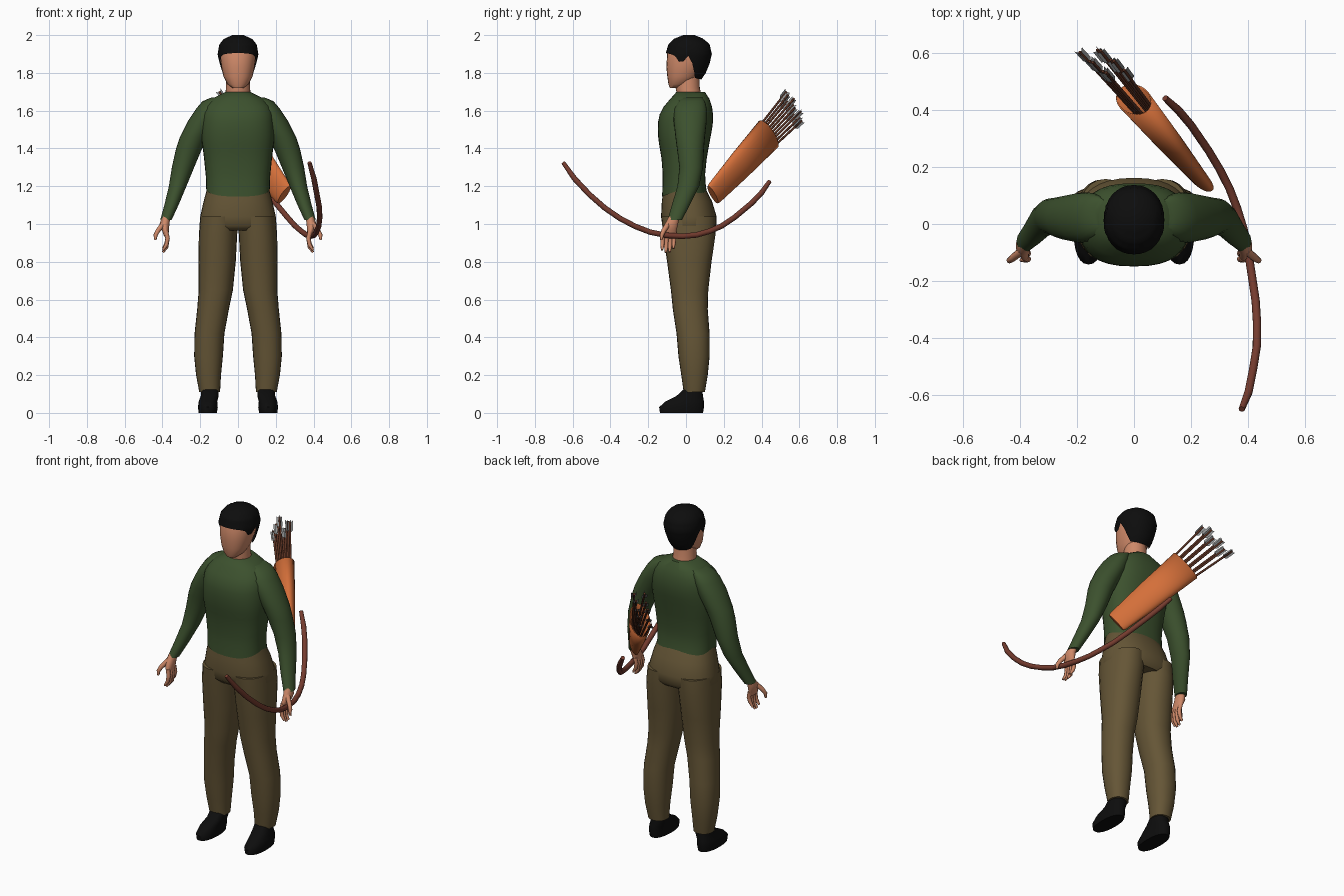
import bpy, bmesh, math
from mathutils import Vector

if "Cube" in bpy.data.objects:
    bpy.data.objects.remove(bpy.data.objects["Cube"])


def material(name, *rgb):
    m = bpy.data.materials.new(name)
    m.diffuse_color = (*rgb, 1)
    m.use_nodes = True
    m.node_tree.nodes["Principled BSDF"].inputs["Base Color"].default_value = m.diffuse_color
    return m


SKIN = material("skin", 0.62, 0.25, 0.14)
HAIR = material("black", 0.004, 0.004, 0.004)
SHIRT = material("green cloth", 0.045, 0.082, 0.027)
PANTS = material("olive brown cloth", 0.13, 0.092, 0.037)
LEATHER = material("orange leather", 0.66, 0.16, 0.042)
WOOD = material("red brown wood", 0.18, 0.045, 0.028)
SHAFT = material("dark brown wood", 0.10, 0.03, 0.015)
FEATHER = material("grey feather", 0.28, 0.29, 0.29)


def finish(name, bm, mat, mirror=False, angle=50):
    bmesh.ops.recalc_face_normals(bm, faces=bm.faces)
    me = bpy.data.meshes.new(name)
    bm.to_mesh(me)
    bm.free()
    me.materials.append(mat)
    for p in me.polygons:
        p.use_smooth = True
    me.set_sharp_from_angle(angle=math.radians(angle))
    ob = bpy.data.objects.new(name, me)
    bpy.context.collection.objects.link(ob)
    if mirror:
        ob.modifiers.new("mirror", 'MIRROR').use_mirror_merge = False
    return ob


def skin_rings(bm, rings, cap_start=True, cap_end=True):
    rings = [[bm.verts.new(p) for p in r] for r in rings]
    n = len(rings[0])
    for a, b in zip(rings, rings[1:]):
        for i in range(n):
            j = (i + 1) % n
            bm.faces.new((a[i], a[j], b[j], b[i]))
    if cap_start:
        bm.faces.new(rings[0])
    if cap_end:
        bm.faces.new(rings[-1])


def lerp_table(rows, z):
    for a, b in zip(rows, rows[1:]):
        if z <= b[0]:
            t = max(0, (z - a[0]) / (b[0] - a[0]))
            return [p + (q - p) * t for p, q in zip(a, b)]
    return rows[-1]


def loft(name, rows, mat, mirror=False, power=2.0, n=24, hem=None, steps=14):
    """Rows are (z, x min, x max, y min, y max); hem(angle) shapes the lower edge."""
    def point(row, a):
        z, x0, x1, y0, y1 = row
        c, s = math.cos(a), math.sin(a)
        c = math.copysign(abs(c) ** (2 / power), c)
        s = math.copysign(abs(s) ** (2 / power), s)
        return ((x0 + x1) / 2 + c * (x1 - x0) / 2, (y0 + y1) / 2 + s * (y1 - y0) / 2, z)
    angles = [2 * math.pi * i / n for i in range(n)]
    if hem:
        top = rows[-1][0]
        rings = [[point(lerp_table(rows, hem(a) + (top - hem(a)) * k / steps), a)
                  for a in angles] for k in range(steps + 1)]
    else:
        rings = [[point(r, a) for a in angles] for r in rows]
    bm = bmesh.new()
    skin_rings(bm, rings, cap_start=hem is None)
    return finish(name, bm, mat, mirror)


def add_tube(bm, pts, radii, n=10):
    pts = [Vector(p) for p in pts]
    rings = []
    for i, p in enumerate(pts):
        d = (pts[min(i + 1, len(pts) - 1)] - pts[max(i - 1, 0)]).normalized()
        u = d.cross(Vector((1, 0.1, 0))).normalized()
        v = d.cross(u)
        rings.append([p + (u * math.cos(2 * math.pi * k / n) + v * math.sin(2 * math.pi * k / n)) * radii[i]
                      for k in range(n)])
    skin_rings(bm, rings)


def sym(rows):
    return [(z, -x, x, y0, y1) for z, x, y0, y1 in rows]


# Shirt: body and sleeves
loft("shirt_body", sym([
    (1.12, .170, -.128, .120), (1.18, .168, -.125, .108), (1.25, .170, -.122, .100),
    (1.35, .180, -.130, .110), (1.45, .193, -.147, .128), (1.53, .193, -.150, .143),
    (1.60, .185, -.135, .143), (1.65, .160, -.095, .130), (1.68, .110, -.065, .115),
    (1.70, .065, -.050, .100)]), SHIRT, power=2.5, n=32,
    hem=lambda a: 1.185 - 0.04 * abs(math.sin(a)))
loft("sleeve", [
    (1.02, .352, .412, -.098, -.022), (1.10, .315, .390, -.075, .020),
    (1.20, .273, .366, -.045, .070), (1.30, .232, .350, -.035, .090),
    (1.40, .190, .328, -.048, .095), (1.46, .160, .308, -.056, .100),
    (1.55, .110, .262, -.066, .110), (1.61, .090, .222, -.062, .110),
    (1.65, .080, .188, -.040, .100), (1.67, .080, .140, -.015, .085)], SHIRT, mirror=True)

# Trousers: hips and legs
loft("trouser_hips", sym([
    (.965, .19, -.10, .14), (.99, .204, -.125, .16), (1.04, .200, -.132, .162),
    (1.12, .182, -.128, .138), (1.19, .163, -.118, .102)]), PANTS, power=2.3, n=32)
loft("trouser_leg", [
    (.11, .095, .205, -.012, .100), (.20, .090, .222, -.025, .115), (.30, .080, .232, -.040, .125),
    (.42, .072, .230, -.050, .125), (.55, .048, .216, -.070, .115), (.65, .027, .208, -.080, .118),
    (.80, .012, .210, -.100, .135), (.95, .004, .207, -.122, .157), (1.04, .000, .198, -.130, .158)],
    PANTS, mirror=True, power=2.2)

# Shoes
loft("shoe", [
    (0, .112, .208, -.138, .090), (.03, .107, .212, -.142, .095), (.06, .110, .208, -.110, .095),
    (.09, .102, .197, -.050, .090), (.13, .102, .195, -.008, .085)], HAIR, mirror=True, power=2.3)

# Head, neck and hair
loft("neck", sym([(1.67, .068, -.045, .085), (1.72, .064, -.055, .073), (1.80, .06, -.05, .07)]), SKIN)
loft("head", sym([
    (1.72, .030, -.085, -.030), (1.74, .055, -.093, .020), (1.78, .077, -.099, .065),
    (1.83, .088, -.104, .095), (1.90, .097, -.100, .122), (1.95, .086, -.080, .105)]), SKIN, power=2.2)
hairline = [(-1, 1.905), (-.6, 1.895), (-.3, 1.845), (0, 1.89), (.25, 1.84), (.5, 1.775), (1, 1.765)]
loft("hair", sym([
    (1.76, .070, -.095, .078), (1.80, .088, -.105, .105), (1.85, .099, -.108, .125),
    (1.90, .108, -.108, .137), (1.95, .099, -.094, .125), (1.98, .075, -.065, .095),
    (2.0, .030, -.015, .045)]), HAIR, power=2.1, n=32,
    hem=lambda a: lerp_table(hairline, math.sin(a))[1])

# Hands: palm, four curled fingers and a thumb
loft("palm", [
    (.935, .368, .392, -.128, -.055), (.965, .366, .402, -.130, -.050),
    (1.0, .363, .415, -.112, -.042), (1.04, .358, .402, -.090, -.034)], SKIN, mirror=True)
bm = bmesh.new()
for k in range(4):
    y = -.120 + .020 * k
    drop = (.0, .012, .010, -.008)[k]
    add_tube(bm, [(.381, y, .96), (.373, y - .003, .925), (.379, y - .005, .89 - drop),
                  (.397, y - .007, .862 - drop)], (.012, .012, .0105, .006), 8)
add_tube(bm, [(.395, -.095, 1.0), (.424, -.118, .965), (.437, -.128, .94), (.437, -.131, .915)],
         (.015, .013, .011, .006), 8)
finish("fingers", bm, SKIN, mirror=True)

# Bow: a curved stave held in one hand
bow = [(.378, -.650, 1.325), (.402, -.590, 1.24), (.418, -.510, 1.155), (.431, -.430, 1.085),
       (.432, -.350, 1.030), (.427, -.270, .988), (.415, -.190, .957), (.402, -.105, .940),
       (.385, -.020, .935), (.362, .055, .942), (.335, .125, .962), (.302, .190, .990),
       (.262, .257, 1.035), (.200, .347, 1.110), (.155, .400, 1.165), (.109, .442, 1.225)]
bm = bmesh.new()
add_tube(bm, bow, [.011] + [.0145] * (len(bow) - 2) + [.011], 12)
finish("bow", bm, WOOD)

# Quiver: flattened, tapered tube open at the top
low, high = Vector((.245, .142, 1.155)), Vector((0, .436, 1.475))
axis = (high - low).normalized()
wide = Vector((-.52, .40, -.755))
wide = (wide - axis * wide.dot(axis)).normalized()
thin = axis.cross(wide)


def oval(center, w, t, n=28):
    return [center + wide * w * math.cos(2 * math.pi * i / n) + thin * t * math.sin(2 * math.pi * i / n)
            for i in range(n)]


bm = bmesh.new()
skin_rings(bm, [oval(low, .060, .022), oval(low.lerp(high, .03), .066, .025),
                oval(low.lerp(high, .5), .084, .042), oval(high, .097, .055)], cap_end=False)
quiver = finish("quiver", bm, LEATHER)
solid = quiver.modifiers.new("wall", 'SOLIDIFY')
solid.thickness = .005

# Arrows fanning out of the quiver, with three feathers each
shafts, feathers = bmesh.new(), bmesh.new()
for i in range(10):
    s, t = (i // 2 - 2) / 2, (1 if i % 2 else -1)
    start = low + axis * .03 + wide * s * .035 + thin * t * .008
    end = high + axis * (.225 + .012 * ((i * 3) % 4 - 1)) + wide * (s * .09 + t * .008) + thin * t * .026
    add_tube(shafts, [start, end], (.006, .006), 8)
    d = (end - start).normalized()
    for k in range(3):
        a = 2 * math.pi * k / 3 + i
        out = (wide * math.cos(a) + thin * math.sin(a)) * .018
        feathers.faces.new([feathers.verts.new(p) for p in (
            end - d * .065, end - d * .05 + out, end + d * .006 + out, end - d * .008)])
finish("arrow_shafts", shafts, SHAFT)
finish("arrow_feathers", feathers, FEATHER)
